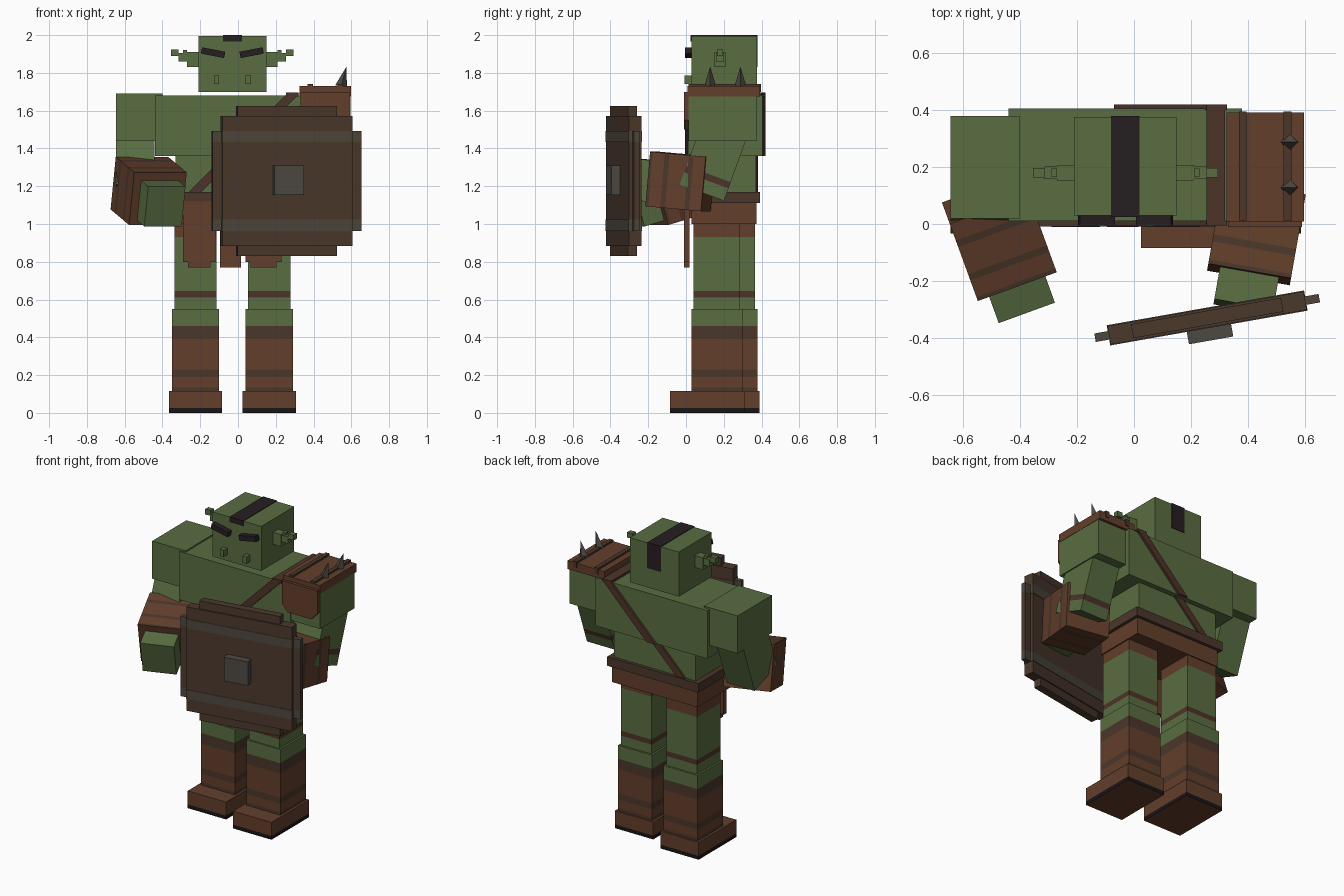
import bpy, bmesh, math
from mathutils import Vector

if "Cube" in bpy.data.objects:
    bpy.data.objects.remove(bpy.data.objects["Cube"])

PALETTE = {
    "green_skin": (0.10, 0.155, 0.053), "brown_leather": (0.125, 0.049, 0.024),
    "dark_leather": (0.070, 0.037, 0.023), "strap_leather": (0.075, 0.034, 0.021),
    "shield_wood": (0.070, 0.040, 0.025), "iron_band": (0.075, 0.062, 0.044),
    "grey_metal": (0.075, 0.068, 0.055), "dark_hair": (0.020, 0.013, 0.015),
    "black_sole": (0.010, 0.007, 0.008),
}
MATS = {}
for key, rgb in PALETTE.items():
    MATS[key] = bpy.data.materials.new(key)
    MATS[key].diffuse_color = (*rgb, 1)


def finish(name, bm, mats, loc=(0, 0, 0), rot=(0, 0, 0)):
    bmesh.ops.recalc_face_normals(bm, faces=bm.faces)
    me = bpy.data.meshes.new(name)
    bm.to_mesh(me)
    bm.free()
    for m in mats:
        me.materials.append(MATS[m])
    ob = bpy.data.objects.new(name, me)
    ob.location = loc
    ob.rotation_euler = [math.radians(a) for a in rot]
    bpy.context.collection.objects.link(ob)
    return ob


def block(name, center, size, mat, rot=(0, 0, 0), bands=(), axis=2):
    """Box; bands = (low, high, material) in local offsets along an axis."""
    bm = bmesh.new()
    bmesh.ops.create_cube(bm, size=1)
    bmesh.ops.scale(bm, vec=size, verts=bm.verts)
    n = Vector((0, 0, 0))
    n[axis] = 1
    for cut in {c for b in bands for c in b[:2]}:
        if abs(cut) < size[axis] / 2 - 1e-4:
            bmesh.ops.bisect_plane(bm, geom=bm.verts[:] + bm.edges[:] + bm.faces[:],
                                   plane_co=n * cut, plane_no=n)
    mats = [mat]
    for lo, hi, m in bands:
        if m not in mats:
            mats.append(m)
        for f in bm.faces:
            if lo < f.calc_center_median()[axis] < hi:
                f.material_index = mats.index(m)
    return finish(name, bm, mats, center, rot)


def span(name, x, y, z, mat, bands=()):
    """Box from ranges; bands given as absolute heights."""
    c = [(r[0] + r[1]) / 2 for r in (x, y, z)]
    s = [r[1] - r[0] for r in (x, y, z)]
    return block(name, c, s, mat, bands=[(a - c[2], b - c[2], m) for a, b, m in bands])


def slab(name, outline, y, mat):
    """Outline in x and z, extruded along y."""
    bm = bmesh.new()
    f = bm.faces.new([bm.verts.new((px, y[0], pz)) for px, pz in outline])
    ext = bmesh.ops.extrude_face_region(bm, geom=[f])
    bmesh.ops.translate(bm, vec=(0, y[1] - y[0], 0),
                        verts=[v for v in ext["geom"] if isinstance(v, bmesh.types.BMVert)])
    return finish(name, bm, [mat])


def attach(name, base, offset, size, mat, **kw):
    """Box placed in another block's local frame."""
    e = base.rotation_euler
    loc = base.location + e.to_matrix() @ Vector(offset)
    return block(name, loc, size, mat, rot=[math.degrees(a) for a in e], **kw)


# Head, hair stripe and face
HX = -0.03
span("head", (-0.21, 0.15), (0.03, 0.375), (1.70, 1.996), "green_skin")
span("hair_top", (-0.08, 0.02), (0.026, 0.379), (1.994, 2.0), "dark_hair")
span("hair_back", (-0.08, 0.02), (0.373, 0.379), (1.83, 1.998), "dark_hair")
span("hair_front", (-0.08, 0.02), (0.024, 0.032), (1.965, 1.998), "dark_hair")
for s, side in ((-1, "right"), (1, "left")):
    block(side + "_brow", (HX + s * 0.102, 0.012, 1.907), (0.125, 0.036, 0.034), "dark_hair",
          rot=(0, -s * 11, 0))
    for i, (a, b, lo, hi, t) in enumerate(((0.18, 0.24, 1.83, 1.91, 0.028),
                                           (0.24, 0.285, 1.86, 1.905, 0.022),
                                           (0.285, 0.325, 1.89, 1.925, 0.017))):
        span(f"{side}_ear_{i}", sorted((HX + s * a, HX + s * b)), (0.18 - t, 0.18 + t),
             (lo, hi), "green_skin")
    span(side + "_ear_root", sorted((HX + s * 0.24, HX + s * 0.26)), (0.165, 0.195),
         (1.89, 1.922), "green_skin")
    span(side + "_tusk", sorted((HX + s * 0.07, HX + s * 0.098)), (-0.008, 0.034),
         (1.74, 1.785), "green_skin")

# Torso and hips
span("chest", (-0.44, 0.38), (0.01, 0.405), (1.36, 1.68), "green_skin")
span("abdomen", (-0.33, 0.27), (0.03, 0.37), (1.10, 1.37), "green_skin")
span("shorts", (-0.345, 0.285), (0.03, 0.372), (1.00, 1.12), "brown_leather")
span("belt", (-0.365, 0.305), (-0.008, 0.392), (1.11, 1.17), "dark_leather")

# Diagonal strap over chest and abdomen
def strap_x(z):
    return 0.288 + (z - 1.685) * 1.0

for nm, lo, hi, ys in (("chest_front", 1.36, 1.69, (-0.006, 0.012)),
                       ("chest_back", 1.36, 1.69, (0.40, 0.42)),
                       ("waist_front", 1.165, 1.36, (0.016, 0.032)),
                       ("waist_back", 1.165, 1.36, (0.365, 0.382))):
    slab("strap_" + nm, [(strap_x(lo) - 0.033, lo), (strap_x(lo) + 0.033, lo),
                         (strap_x(hi) + 0.033, hi), (strap_x(hi) - 0.033, hi)], ys, "strap_leather")
span("strap_top", (0.255, 0.32), (-0.006, 0.42), (1.675, 1.695), "strap_leather")

# Hanging cloth strips with stepped ends
for i, (a, b, inset) in enumerate(((-0.29, -0.12, 0.025), (-0.095, 0.015, 0), (0.04, 0.23, 0.025))):
    if inset:
        pts = [(a, 1.12), (a, 0.80), (a + inset, 0.80), (a + inset, 0.77),
               (b - inset, 0.77), (b - inset, 0.80), (b, 0.80), (b, 1.12)]
    else:
        pts = [(a, 1.12), (a, 0.77), (b, 0.77), (b, 1.12)]
    slab(f"cloth_strip_{i}", pts, (-0.01, 0.018), "brown_leather")

# Legs, the left one a step forward
for side, cx, dy in (("right", -0.225, 0.08), ("left", 0.165, 0.0)):
    span(side + "_thigh", (cx - 0.112, cx + 0.112), (0.04 + dy, 0.285 + dy), (0.54, 1.08),
         "green_skin", [(0.93, 1.08, "brown_leather"), (0.612, 0.645, "strap_leather")])
    span(side + "_boot", (cx - 0.125, cx + 0.125), (0.03 + dy, 0.298 + dy), (0.11, 0.55),
         "brown_leather", [(0.46, 0.55, "green_skin"), (0.39, 0.46, "dark_leather"),
                           (0.19, 0.23, "dark_leather"), (0.11, 0.135, "dark_leather")])
    span(side + "_foot", (cx - 0.141, cx + 0.141), (-0.085 + dy, 0.31 + dy), (0, 0.115),
         "brown_leather", [(0, 0.025, "black_sole")])

# Arms: shoulder, upper arm, bracer and fist
arms = (("right", (-0.645, -0.40), (0.02, 0.38), -0.543, (-0.473, -0.047, 1.175), (16, 0, 20)),
        ("left", (0.35, 0.595), (0.012, 0.375), 0.485, (0.43, -0.03, 1.225), (-5, 0, -10)))
for side, xs, ys, ax, fc, rot in arms:
    span(side + "_shoulder", xs, ys, (1.44, 1.69), "green_skin")
    stripe = [(-0.11, -0.075, "strap_leather")] if side == "left" else []
    block(side + "_upper_arm", (ax, 0.145, 1.335), (0.204, 0.25, 0.36), "green_skin",
          rot=(-20, 0, 0), bands=stripe)
    bracer = block(side + "_bracer", fc, (0.295, 0.30, 0.29), "brown_leather", rot=rot, axis=1,
                   bands=[(-0.15, -0.135, "dark_leather"), (-0.07, -0.045, "dark_leather"),
                          (0.06, 0.085, "dark_leather")])
    attach(side + "_fist", bracer, (0, -0.2, -0.01), (0.21, 0.13, 0.22), "green_skin")

# Shoulder pad with front flap, ribs and spikes
span("pad_top", (0.325, 0.597), (0.008, 0.392), (1.675, 1.73), "brown_leather")
slab("pad_flap", [(0.33, 1.70), (0.33, 1.55), (0.37, 1.50), (0.545, 1.50), (0.59, 1.55),
                  (0.59, 1.70)], (-0.01, 0.014), "brown_leather")
for i, x in enumerate((0.382, 0.54)):
    span(f"pad_rib_{i}", (x - 0.014, x + 0.014), (0.012, 0.396), (1.70, 1.742), "dark_leather")
for i, y in enumerate((0.128, 0.288)):
    bm = bmesh.new()
    bmesh.ops.create_cone(bm, cap_ends=True, segments=4, radius1=0.032, radius2=0, depth=0.11)
    finish(f"pad_spike_{i}", bm, ["grey_metal"], (0.56, y, 1.78), (0, 15, 0))

# Shield: stepped board with iron bands and a square boss
SR = (0, 0, 10)
board = block("shield_board", (0.257, -0.33, 1.228), (0.70, 0.066, 0.69), "shield_wood", rot=SR)
attach("shield_tall_board", board, (0, 0, 0), (0.535, 0.05, 0.795), "shield_wood")
attach("shield_wide_board", board, (0, 0, 0), (0.80, 0.03, 0.53), "shield_wood",
       bands=[(0.205, 0.265, "iron_band"), (-0.265, -0.205, "iron_band")])
for i, z in enumerate((0.235, -0.235)):
    attach(f"shield_band_{i}", board, (0, 0, z), (0.704, 0.072, 0.06), "iron_band")
attach("shield_boss", board, (0.0, -0.055, 0.004), (0.158, 0.05, 0.158), "grey_metal")

for m in bpy.data.materials:
    if m.users and not m.is_grease_pencil:
        m.use_nodes = True
        m.node_tree.nodes["Principled BSDF"].inputs["Base Color"].default_value = m.diffuse_color
